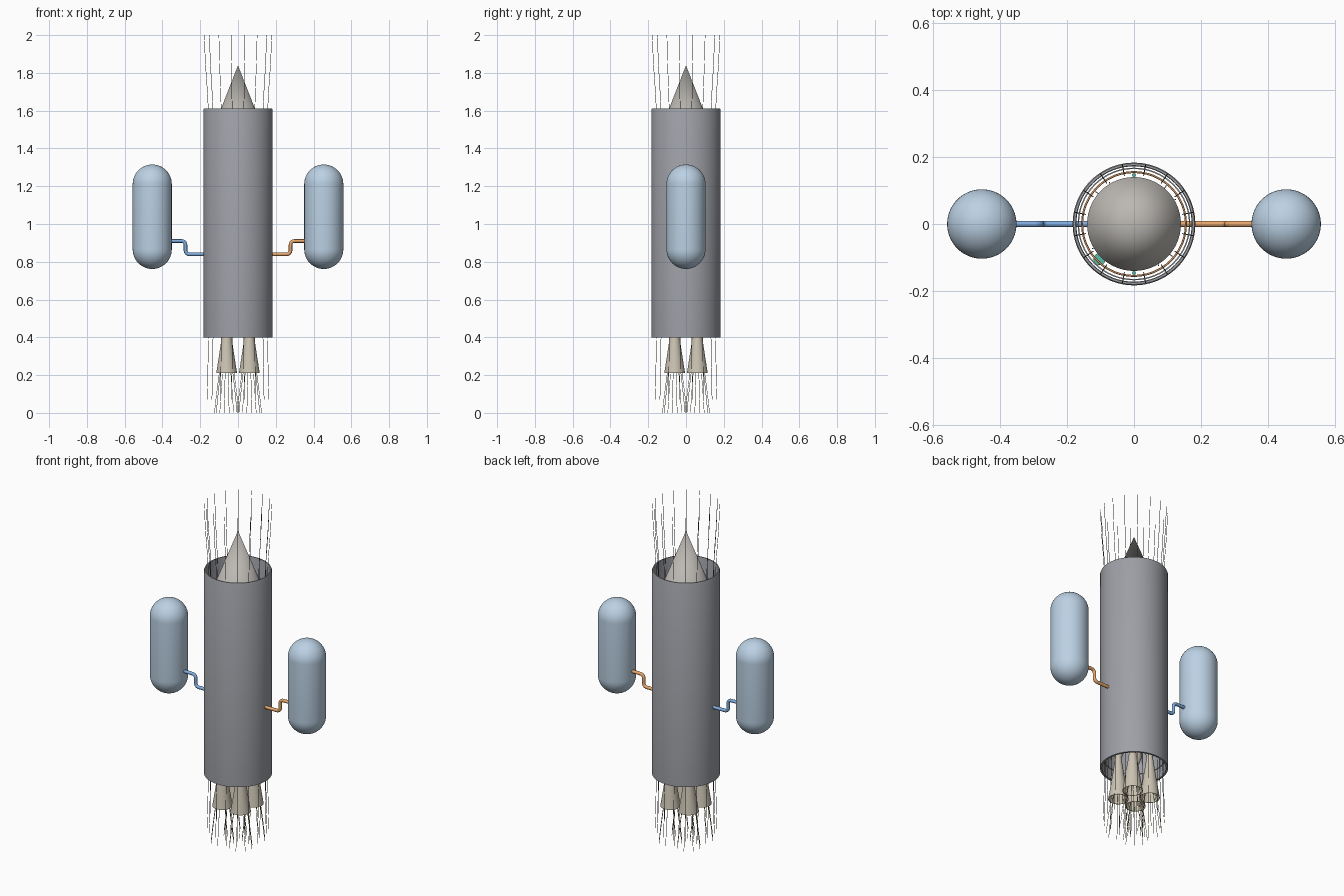
import bpy, bmesh, math

if "Cube" in bpy.data.objects:
    bpy.data.objects.remove(bpy.data.objects["Cube"])

def mat(name, rgb):
    m = bpy.data.materials.new(name)
    m.diffuse_color = (*rgb, 1)
    m.use_nodes = True
    m.node_tree.nodes["Principled BSDF"].inputs["Base Color"].default_value = m.diffuse_color
    return m

BLUE = mat("pale_blue", (0.50, 0.64, 0.78))
COLD = mat("cold_pipe_blue", (0.22, 0.42, 0.75))
HOT = mat("hot_pipe_orange", (0.80, 0.38, 0.15))
TAN = mat("nozzle_tan", (0.60, 0.55, 0.45))
STONE = mat("spike_grey", (0.50, 0.48, 0.45))
SHELL = mat("shell_grey", (0.34, 0.35, 0.38))
LINE = mat("airflow_dark", (0.15, 0.15, 0.15))
JET = mat("exhaust_line", (0.40, 0.34, 0.18))
TEAL = mat("teal", (0.10, 0.50, 0.38))

def lathe(name, profile, material, loc=(0, 0), n=64, closed=False):
    """Revolve (radius, z) points around a vertical axis; zero radius makes a pole."""
    bm = bmesh.new()
    rings = []
    for r, z in profile:
        if r < 1e-6:
            rings.append([bm.verts.new((0, 0, z))] * n)
        else:
            rings.append([bm.verts.new((r * math.cos(math.tau * i / n),
                                        r * math.sin(math.tau * i / n), z)) for i in range(n)])
    pairs = list(zip(rings, rings[1:]))
    if closed:
        pairs.append((rings[-1], rings[0]))
    for a, b in pairs:
        for i in range(n):
            j = (i + 1) % n
            bm.faces.new(dict.fromkeys((a[i], a[j], b[j], b[i])))
    bmesh.ops.recalc_face_normals(bm, faces=bm.faces)
    me = bpy.data.meshes.new(name)
    bm.to_mesh(me)
    bm.free()
    ob = bpy.data.objects.new(name, me)
    bpy.context.collection.objects.link(ob)
    ob.location = (*loc, 0)
    me.materials.append(material)
    bpy.context.view_layer.objects.active = ob
    ob.select_set(True)
    bpy.ops.object.shade_smooth_by_angle(angle=math.radians(35))
    ob.select_set(False)
    return ob

def tubes(name, paths, radius, material, res=1, cyclic=False):
    cu = bpy.data.curves.new(name, 'CURVE')
    cu.dimensions = '3D'
    cu.bevel_depth, cu.bevel_resolution, cu.use_fill_caps = radius, res, True
    for pts in paths:
        s = cu.splines.new('POLY')
        s.points.add(len(pts) - 1)
        for p, co in zip(s.points, pts):
            p.co = (*co, 1)
        s.use_cyclic_u = cyclic
        s.use_smooth = True
    cu.materials.append(material)
    ob = bpy.data.objects.new(name, cu)
    bpy.context.collection.objects.link(ob)
    return ob

def polar(r, a, z, cx=0, cy=0):
    return (cx + r * math.cos(a), cy + r * math.sin(a), z)

# Outer nacelle, open at both ends, and its inner liner
lathe("nacelle_shell", [(0.183, 0.40), (0.183, 1.605), (0.180, 1.612), (0.174, 1.612),
                        (0.172, 1.605), (0.172, 0.40)], SHELL, n=96, closed=True)
lathe("inner_liner", [(0.168, 0.46), (0.168, 1.50), (0.164, 1.50), (0.164, 0.46)],
      SHELL, closed=True)

# Inlet spike and the engine core behind it
lathe("inlet_spike", [(0, 1.84), (0.14, 1.482), (0, 1.482)], STONE)
lathe("engine_core", [(0, 1.482), (0.10, 1.482), (0.10, 1.30), (0.125, 1.27), (0.125, 0.80),
                      (0.11, 0.64), (0, 0.64)], SHELL)

# Heat exchanger coils around the core
tubes("heat_exchanger_coils",
      [[polar(0.155, math.tau * i / 48, 1.0 + 0.04 * k) for i in range(48)] for k in range(11)],
      0.003, HOT, cyclic=True)
tubes("teal_feed_lines", [[(0, s * 0.146, 0.85), (0, s * 0.146, 1.42)] for s in (-1, 1)],
      0.006, TEAL, 2)
lathe("small_pump", [(0, 0.90), (0.018, 0.90), (0.018, 1.05), (0, 1.05)], TEAL, (-0.103, -0.105), 24)

# Four nozzles with chambers and exhaust lines
jets = []
for sx in (-1, 1):
    for sy in (-1, 1):
        c = (sx * 0.06, sy * 0.06)
        lathe("rocket_nozzle", [(0.055, 0.212), (0.044, 0.28), (0.026, 0.40), (0.016, 0.47),
                                (0.013, 0.47), (0.023, 0.40), (0.041, 0.28), (0.052, 0.212)],
              TAN, c, 32, True)
        lathe("combustion_chamber", [(0, 0.465), (0.016, 0.465), (0.032, 0.51), (0.032, 0.645),
                                     (0, 0.645)], TAN, c, 32)
        for i in range(8):
            a = math.tau * i / 8 + 0.2
            jets.append([polar(r, a, z, *c) for r, z in
                         ((0.010, 0.45), (0.030, 0.28), (0.044, 0.18), (0.057, 0.08), (0.066, 0))])
tubes("exhaust_lines", jets, 0.0013, JET)

# Airflow lines passing through the annular duct
flow = [(0.182, 2.0), (0.176, 1.85), (0.165, 1.70), (0.160, 1.60), (0.159, 1.48), (0.148, 1.40),
        (0.147, 0.95), (0.155, 0.70), (0.159, 0.40), (0.166, 0.07)]
tubes("airflow_lines", [[polar(r, math.tau * (i + 0.5) / 16, z) for r, z in flow]
                        for i in range(16)], 0.0013, LINE)

# Side tanks and their bent pipes
def bent(s):
    pts = [(0.14, 0.84)]
    b = 0.02
    for k in range(7):
        t = math.pi / 2 * k / 6
        pts.append((0.258 + b * math.sin(t), 0.84 + b * (1 - math.cos(t))))
    for k in range(7):
        t = math.pi / 2 * k / 6
        pts.append((0.278 + b * (1 - math.cos(t)), 0.89 + b * math.sin(t)))
    pts.append((0.37, 0.91))
    return [(s * x, 0, z) for x, z in pts]

R, Z0, Z1 = 0.1035, 0.762, 1.315
arc = [math.pi / 2 * k / 12 for k in range(13)]
capsule = ([(R * math.sin(t), Z0 + R - R * math.cos(t)) for t in arc] +
           [(R * math.cos(t), Z1 - R + R * math.sin(t)) for t in arc])
for side, s, m in (("left", -1, COLD), ("right", 1, HOT)):
    lathe(side + "_tank", capsule, BLUE, (s * 0.454, 0))
    tubes(side + "_pipe", [bent(s)], 0.0095, m, 4)
